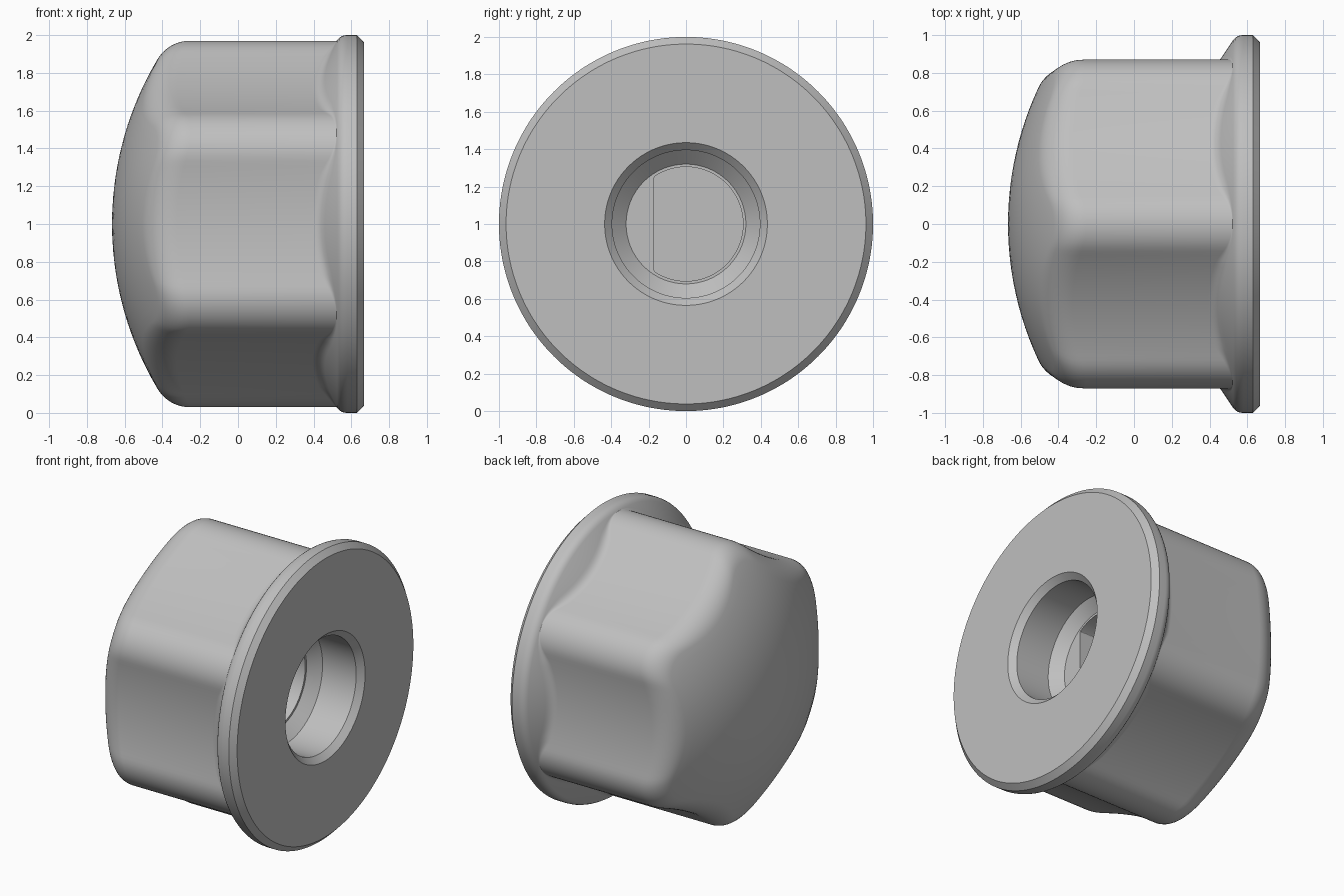
import bpy, bmesh
from math import sin, cos, tan, asin, atan2, sqrt, radians, pi

cube = bpy.data.objects.get("Cube")
if cube:
    bpy.data.objects.remove(cube)

SEGMENTS = 240
LEFT, RIGHT = -0.667, 0.667      # dome tip and mounting face

# Hexagon with rounded corners and slightly hollow sides
CORNER_DIST, CORNER_R = 0.746, 0.224
HOLLOW = radians(10)
SIXTH = pi / 3
REACH = CORNER_DIST * sin(SIXTH / 2) / sin(HOLLOW)
SIDE_R = REACH - CORNER_R
SIDE_DIST = CORNER_DIST * cos(SIXTH / 2) + REACH * cos(HOLLOW)
BLEND = SIXTH / 2 + HOLLOW
SWITCH = atan2(CORNER_R * sin(BLEND), CORNER_DIST + CORNER_R * cos(BLEND))


def hex_radius(angle):
    phi = abs((angle - pi / 2 + SIXTH / 2) % SIXTH - SIXTH / 2)
    if phi < SWITCH:
        return CORNER_DIST * cos(phi) + sqrt(CORNER_R**2 - (CORNER_DIST * sin(phi))**2)
    psi = SIXTH / 2 - phi
    return SIDE_DIST * cos(psi) - sqrt(SIDE_R**2 - (SIDE_DIST * sin(psi))**2)


def d_radius(angle):
    # Round bore with one flat
    return min(0.305, 0.17 / -cos(angle)) if cos(angle) < 0 else 0.305


def profile(angle):
    """Points (x, radius) from the dome tip, round the outside and into the bore."""
    rho = hex_radius(angle)
    pts = []
    # Spherical dome
    ball, fillet = 1.7, 0.2
    ball_x = LEFT + ball
    turn = asin((rho - fillet) / (ball - fillet))
    for i in range(1, 13):
        a = turn * i / 12
        pts.append((ball_x - ball * cos(a), ball * sin(a)))
    # Rounded shoulder
    fillet_x = ball_x - (ball - fillet) * cos(turn)
    for i in range(1, 11):
        a = turn + (pi / 2 - turn) * i / 10
        pts.append((fillet_x - fillet * cos(a), rho - fillet + fillet * sin(a)))
    # Soft junction of the grip and the flange cone
    slope, rim_x, rim_r = 0.67, 0.525, 0.974
    join_x = rim_x - slope * (rim_r - rho)
    h = min(0.04, 0.5 * (rim_r - rho))
    for i in range(7):
        t = i / 6
        pts.append((join_x - h * (1 - t)**2 + slope * h * t * t, rho + h * t * t))
    # Flange, chamfers, counterbore and conical step
    pts += [(rim_x, rim_r), (0.536, 0.986), (0.549, 0.994), (0.564, 0.999),
            (0.58, 1), (0.63, 1), (RIGHT, 0.962), (RIGHT, 0.435),
            (0.627, 0.395), (0.37, 0.395), (0.3, 0.32)]
    # Keyed bore
    pts += [(0.3, d_radius(angle)), (-0.1, d_radius(angle))]
    return pts


bm = bmesh.new()
columns = []
for s in range(SEGMENTS):
    a = 2 * pi * s / SEGMENTS
    columns.append([bm.verts.new((x, r * cos(a), 1 + r * sin(a))) for x, r in profile(a)])
tip = bm.verts.new((LEFT, 0, 1))
for s in range(SEGMENTS):
    here, after = columns[s], columns[(s + 1) % SEGMENTS]
    bm.faces.new((tip, here[0], after[0]))
    for k in range(len(here) - 1):
        bm.faces.new((here[k], here[k + 1], after[k + 1], after[k]))
bm.faces.new([c[-1] for c in columns])
bmesh.ops.recalc_face_normals(bm, faces=bm.faces)

mesh = bpy.data.meshes.new("hex_knob")
bm.to_mesh(mesh)
bm.free()
knob = bpy.data.objects.new("hex_knob", mesh)
bpy.context.collection.objects.link(knob)

# Plain grey finish
grey = bpy.data.materials.new("plain_grey")
grey.use_nodes = True
colour = (0.52, 0.52, 0.52, 1)
grey.diffuse_color = colour
grey.node_tree.nodes["Principled BSDF"].inputs["Base Color"].default_value = colour
mesh.materials.append(grey)

bpy.ops.object.select_all(action='DESELECT')
knob.select_set(True)
bpy.context.view_layer.objects.active = knob
bpy.ops.object.shade_smooth_by_angle(angle=radians(25))
